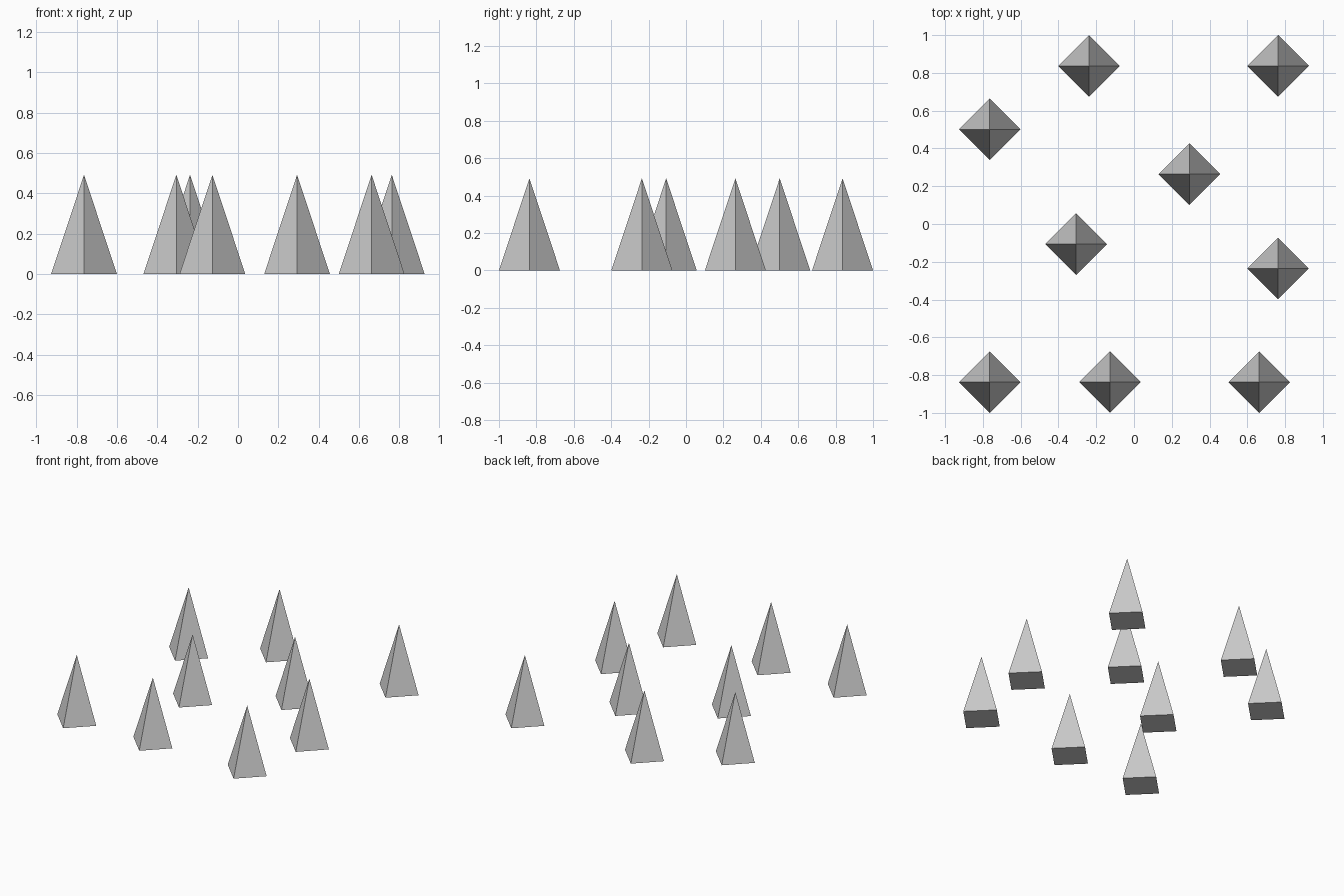
import bpy

if "Cube" in bpy.data.objects:
    bpy.data.objects.remove(bpy.data.objects["Cube"])

RADIUS = 0.163
HEIGHT = 0.492

# Ground positions of the scattered spikes
SPOTS = [
    (-0.238, 0.837), (0.763, 0.837), (-0.764, 0.501),
    (0.293, 0.264), (-0.306, -0.106), (0.763, -0.236),
    (-0.764, -0.837), (-0.127, -0.837), (0.663, -0.837),
]


def add_spike(number, x, y):
    # Four-sided closed pyramid, corners pointing along the axes
    bpy.ops.mesh.primitive_cone_add(
        vertices=4, radius1=RADIUS, radius2=0, depth=HEIGHT,
        end_fill_type='NGON', location=(x, y, HEIGHT / 2))
    bpy.context.object.name = f"spike_{number}"


for i, (x, y) in enumerate(SPOTS, 1):
    add_spike(i, x, y)
